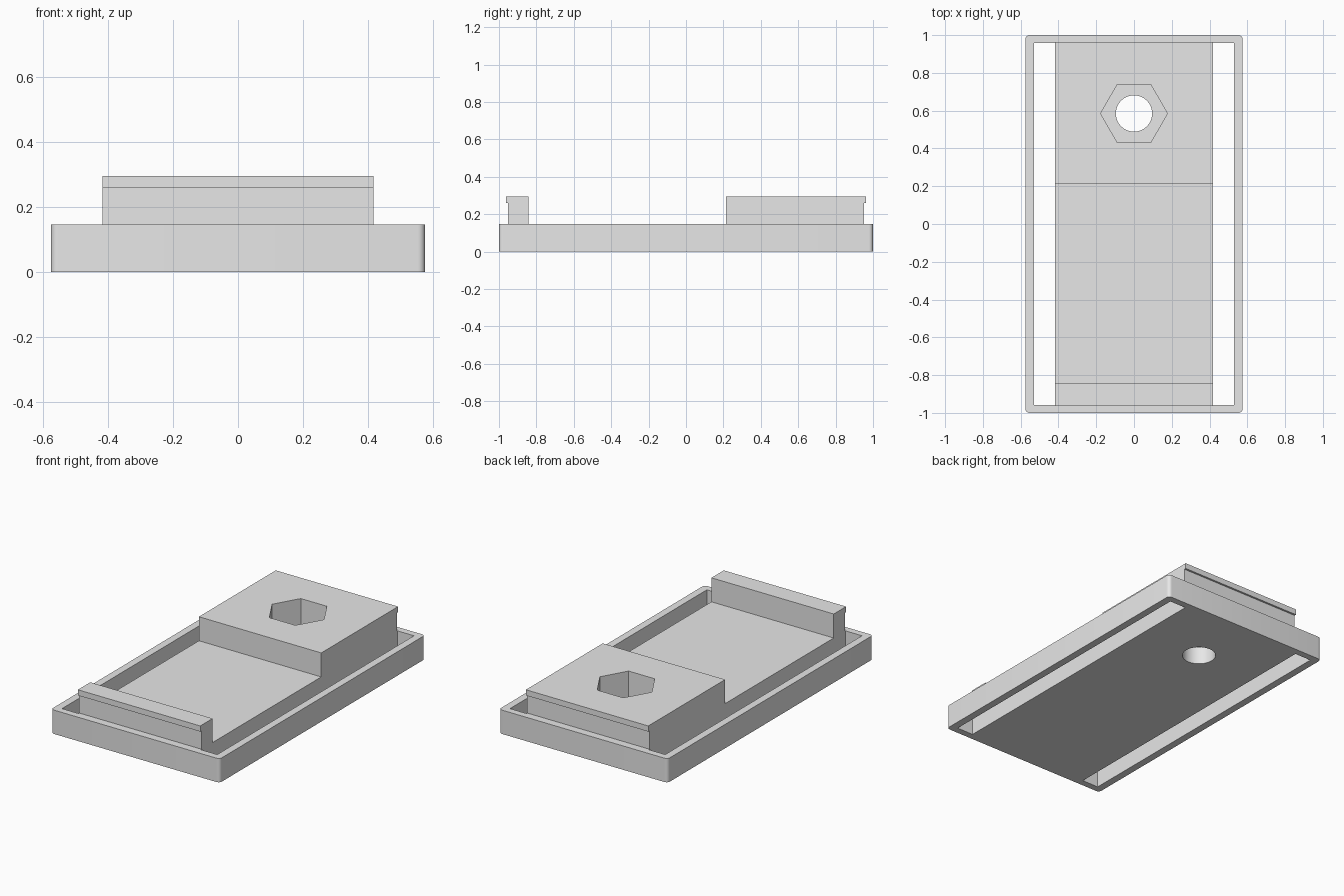
import bpy, bmesh, math
from mathutils import Matrix

if "Cube" in bpy.data.objects:
    bpy.data.objects.remove(bpy.data.objects["Cube"], do_unlink=True)

grey = bpy.data.materials.new("plain grey")
grey.use_nodes = True
grey.diffuse_color = (0.8, 0.8, 0.8, 1)
grey.node_tree.nodes["Principled BSDF"].inputs["Base Color"].default_value = (0.8, 0.8, 0.8, 1)

BASE_TOP, TOP = 0.147, 0.295
HALF_W = 0.417          # half width of the central deck
HOLE_Y = 0.585


def finish(name, bm):
    bmesh.ops.recalc_face_normals(bm, faces=bm.faces)
    mesh = bpy.data.meshes.new(name)
    bm.to_mesh(mesh)
    bm.free()
    mesh.materials.append(grey)
    ob = bpy.data.objects.new(name, mesh)
    bpy.context.collection.objects.link(ob)
    return ob


def box(name, x0, x1, y0, y1, z0, z1, corner=0):
    bm = bmesh.new()
    bmesh.ops.create_cube(bm, size=1)
    bmesh.ops.scale(bm, verts=bm.verts, vec=(x1 - x0, y1 - y0, z1 - z0))
    bmesh.ops.translate(bm, verts=bm.verts, vec=((x0 + x1) / 2, (y0 + y1) / 2, (z0 + z1) / 2))
    if corner:
        upright = [e for e in bm.edges if abs(e.verts[0].co.z - e.verts[1].co.z) > 0.01]
        bmesh.ops.bevel(bm, geom=upright, offset=corner, segments=6, profile=0.5, affect='EDGES')
    return finish(name, bm)


def prism(name, sides, radius, z0, z1):
    bm = bmesh.new()
    bmesh.ops.create_cone(bm, cap_ends=True, segments=sides, radius1=radius, radius2=radius,
                          depth=z1 - z0,
                          matrix=Matrix.Translation((0, HOLE_Y, (z0 + z1) / 2))
                          @ Matrix.Rotation(math.pi / 2, 4, 'Z'))
    return finish(name, bm)


def extrude_profile(name, profile):
    """Extrude a (y, z) outline across the deck width."""
    bm = bmesh.new()
    face = bm.faces.new([bm.verts.new((-HALF_W, y, z)) for y, z in profile])
    new = bmesh.ops.extrude_face_region(bm, geom=[face])["geom"]
    bmesh.ops.translate(bm, verts=[v for v in new if isinstance(v, bmesh.types.BMVert)],
                        vec=(2 * HALF_W, 0, 0))
    return finish(name, bm)


def lipped(name, inner, side):
    """Raised block with a thin overhanging lip on its outer end."""
    wall, lip, lip_z = side * 0.951, side * 0.963, 0.26
    return extrude_profile(name, [(inner, BASE_TOP), (wall, BASE_TOP), (wall, lip_z),
                                  (lip, lip_z), (lip, TOP), (inner, TOP)])


def cut(target, cutters):
    for c in cutters:
        mod = target.modifiers.new("cut", 'BOOLEAN')
        mod.operation, mod.solver, mod.object = 'DIFFERENCE', 'EXACT', c
        bpy.context.view_layer.objects.active = target
        bpy.ops.object.modifier_apply(modifier=mod.name)


# Main parts
base = box("base_plate", -0.575, 0.575, -1, 1, 0, BASE_TOP, corner=0.022)
rear_block = lipped("rear_block", 0.215, 1)
front_ledge = lipped("front_ledge", -0.843, -1)

# Long side slots, hexagonal nut pocket and round bolt hole
slots = [box("slot_cutter", min(s * HALF_W, s * 0.529), max(s * HALF_W, s * 0.529),
             -0.958, 0.958, -0.1, 0.3) for s in (-1, 1)]
pocket = prism("nut_pocket_cutter", 6, 0.177, 0.11, 0.4)
# Turn the pocket so that its corners point left and right
xs = [v.co.x for v in pocket.data.vertices]
if max(xs) < 0.17:
    pivot = Matrix.Translation((0, HOLE_Y, 0))
    pocket.data.transform(pivot @ Matrix.Rotation(math.pi / 6, 4, 'Z') @ pivot.inverted())
bolt = prism("bolt_hole_cutter", 64, 0.096, -0.1, 0.2)

cut(base, slots + [pocket, bolt])
cut(rear_block, [pocket])
for c in slots + [pocket, bolt]:
    bpy.data.objects.remove(c, do_unlink=True)

# Smooth the rounded corners and the hole, keep other edges sharp
bpy.ops.object.select_all(action='DESELECT')
base.select_set(True)
bpy.context.view_layer.objects.active = base
bpy.ops.object.shade_smooth_by_angle(angle=math.radians(30))
